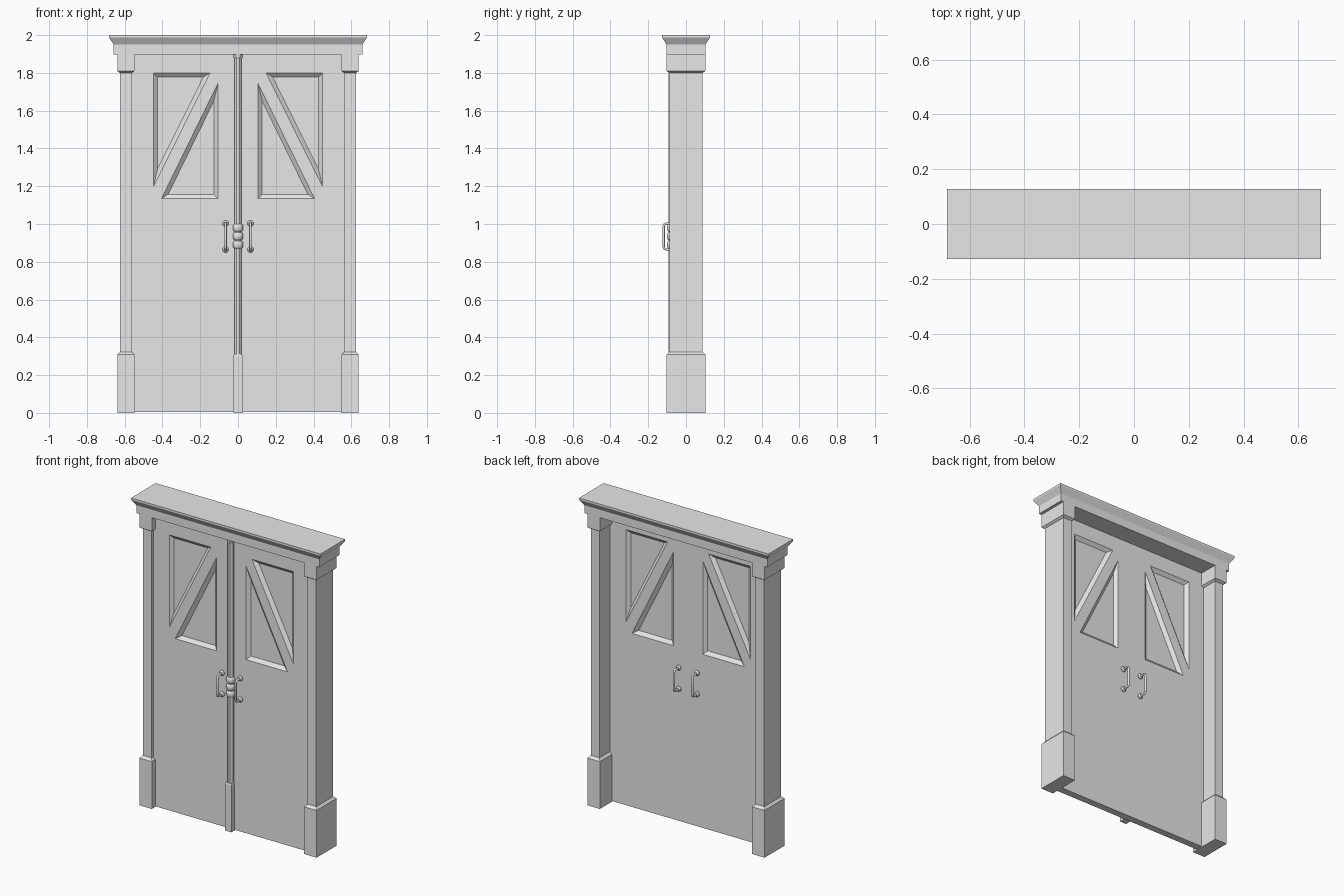
import bpy, bmesh, math
from mathutils import Vector, Matrix

cube = bpy.data.objects.get("Cube")
if cube:
    bpy.data.objects.remove(cube, do_unlink=True)

grey = bpy.data.materials.new("plain grey")
grey.diffuse_color = (0.8, 0.8, 0.8, 1)
grey.use_nodes = True
grey.node_tree.nodes["Principled BSDF"].inputs["Base Color"].default_value = (0.8, 0.8, 0.8, 1)

DOOR_FRONT, DOOR_BACK = -0.068, -0.022


def finish(name, bm):
    bmesh.ops.recalc_face_normals(bm, faces=bm.faces)
    mesh = bpy.data.meshes.new(name)
    bm.to_mesh(mesh)
    bm.free()
    mesh.materials.append(grey)
    ob = bpy.data.objects.new(name, mesh)
    bpy.context.collection.objects.link(ob)
    return ob


def smooth(ob):
    bpy.ops.object.select_all(action='DESELECT')
    ob.select_set(True)
    bpy.context.view_layer.objects.active = ob
    bpy.ops.object.shade_smooth_by_angle(angle=math.radians(40))


def loft(bm, rings):
    """Skin a list of equal-length point rings and cap both ends."""
    vs = [[bm.verts.new(p) for p in ring] for ring in rings]
    n = len(vs[0])
    for a, b in zip(vs, vs[1:]):
        for i in range(n):
            j = (i + 1) % n
            bm.faces.new((a[i], a[j], b[j], b[i]))
    bm.faces.new(vs[0])
    bm.faces.new(vs[-1])


def stack(name, levels, cx=0.0, cy=0.0):
    """Rectangular block lofted through (half_x, half_y, z) levels."""
    bm = bmesh.new()
    loft(bm, [[(cx + sx * hx, cy + sy * hy, z) for sx, sy in
               ((-1, -1), (1, -1), (1, 1), (-1, 1))] for hx, hy, z in levels])
    return finish(name, bm)


def turned(name, profile, cy, sides):
    """Upright turned part from (radius, z) levels."""
    bm = bmesh.new()
    angles = [2 * math.pi * (i + 0.5) / sides for i in range(sides)]
    loft(bm, [[(r * math.cos(a), cy + r * math.sin(a), z) for a in angles]
              for r, z in profile])
    return finish(name, bm)


# Side posts with chamfered plinths and capitals
for side, s in (("left", 1), ("right", -1)):
    x = 0.594 * s
    stack(side + "_post", [(0.031, 0.087, 0.3), (0.031, 0.087, 1.82)], x)
    stack(side + "_plinth", [(0.045, 0.103, 0), (0.045, 0.103, 0.308),
                             (0.031, 0.087, 0.323)], x)
    stack(side + "_capital", [(0.031, 0.087, 1.80), (0.045, 0.103, 1.81),
                              (0.045, 0.103, 1.90)], x)

# Lintel and flared crown
stack("lintel", [(0.658, 0.103, 1.898), (0.658, 0.103, 1.951)])
stack("crown", [(0.658, 0.103, 1.95), (0.683, 0.127, 1.988), (0.683, 0.127, 2.0)])

# Door slab
mid = (DOOR_FRONT + DOOR_BACK) / 2
half = (DOOR_BACK - DOOR_FRONT) / 2
door = stack("double_door", [(0.566, half, 0.004), (0.566, half, 1.9)], 0, mid)


def inset(tri, d):
    """Shrink a triangle evenly towards its incentre."""
    a, b, c = tri
    la, lb, lc = (b - c).length, (c - a).length, (a - b).length
    p = la + lb + lc
    centre = (a * la + b * lb + c * lc) / p
    r = abs((b - a).cross(c - a)) / p
    return [centre + (v - centre) * (1 - d / r) for v in tri]


# Bevelled triangular panels sunk into both faces of each leaf
upper = [Vector(p) for p in ((0.448, 1.80), (0.148, 1.80), (0.448, 1.197))]
lower = [Vector(p) for p in ((0.106, 1.745), (0.106, 1.135), (0.405, 1.135))]
bm = bmesh.new()
for s in (1, -1):
    for tri in (upper, lower):
        for face_y, out in ((DOOR_FRONT, -1), (DOOR_BACK, 1)):
            rings = [(inset(tri, 0.022), face_y - out * 0.019),
                     (tri, face_y), (tri, face_y + out * 0.02)]
            loft(bm, [[(s * v.x, y, v.y) for v in t] for t, y in rings])
cutter = finish("panel_cutter", bm)
cutter.hide_render = True
mod = door.modifiers.new("panels", 'BOOLEAN')
mod.operation = 'DIFFERENCE'
mod.solver = 'EXACT'
mod.object = cutter
bpy.ops.object.select_all(action='DESELECT')
bpy.context.view_layer.objects.active = door
door.select_set(True)
bpy.ops.object.modifier_apply(modifier="panels")
bpy.data.objects.remove(cutter, do_unlink=True)

# Centre strip: plinth, slim column, turned beads and small cap
stack("strip_plinth", [(0.023, 0.02, 0), (0.023, 0.02, 0.305), (0.019, 0.016, 0.313)], 0, -0.082)
turned("strip_column", [(0.021, 0.3), (0.021, 1.885)], -0.073, 8)
turned("strip_cap", [(0.019, 1.872), (0.025, 1.882), (0.025, 1.9)], -0.073, 8)
beads = []
for z in (0.89, 0.935, 0.98):
    for k in range(-3, 4):
        t = k / 3
        beads.append((0.018 + 0.01 * math.sqrt(1 - t * t), z + 0.0222 * t))
smooth(turned("strip_beads", beads, -0.073, 16))


# Pull handles with round rosettes, on both faces of each leaf
def handle(name, x, face_y, out):
    bm = bmesh.new()
    z0, z1, reach = 0.865, 1.003, 0.050
    path = [(0, z0), (0.036, z0), (0.046, z0 + 0.004), (reach, z0 + 0.014),
            (reach, z1 - 0.014), (0.046, z1 - 0.004), (0.036, z1), (0, z1)]
    pts = [Vector((x, face_y + out * d, z)) for d, z in path]
    rings = []
    for i, p in enumerate(pts):
        t = (pts[min(i + 1, 7)] - pts[max(i - 1, 0)]).normalized()
        u = Vector((1, 0, 0))
        v = t.cross(u)
        rings.append([p + 0.0065 * (u * math.cos(a) + v * math.sin(a))
                      for a in (math.tau * k / 10 for k in range(10))])
    loft(bm, rings)
    for z in (z0, z1):
        loft(bm, [[(x + r * math.cos(a), face_y + out * d, z + r * math.sin(a))
                   for a in (math.tau * k / 14 for k in range(14))]
                  for r, d in ((0.017, -0.002), (0.017, 0.005), (0.009, 0.013))])
    smooth(finish(name, bm))


for side, s in (("left", 1), ("right", -1)):
    handle(side + "_front_handle", 0.066 * s, DOOR_FRONT, -1)
    handle(side + "_back_handle", 0.066 * s, DOOR_BACK, 1)
